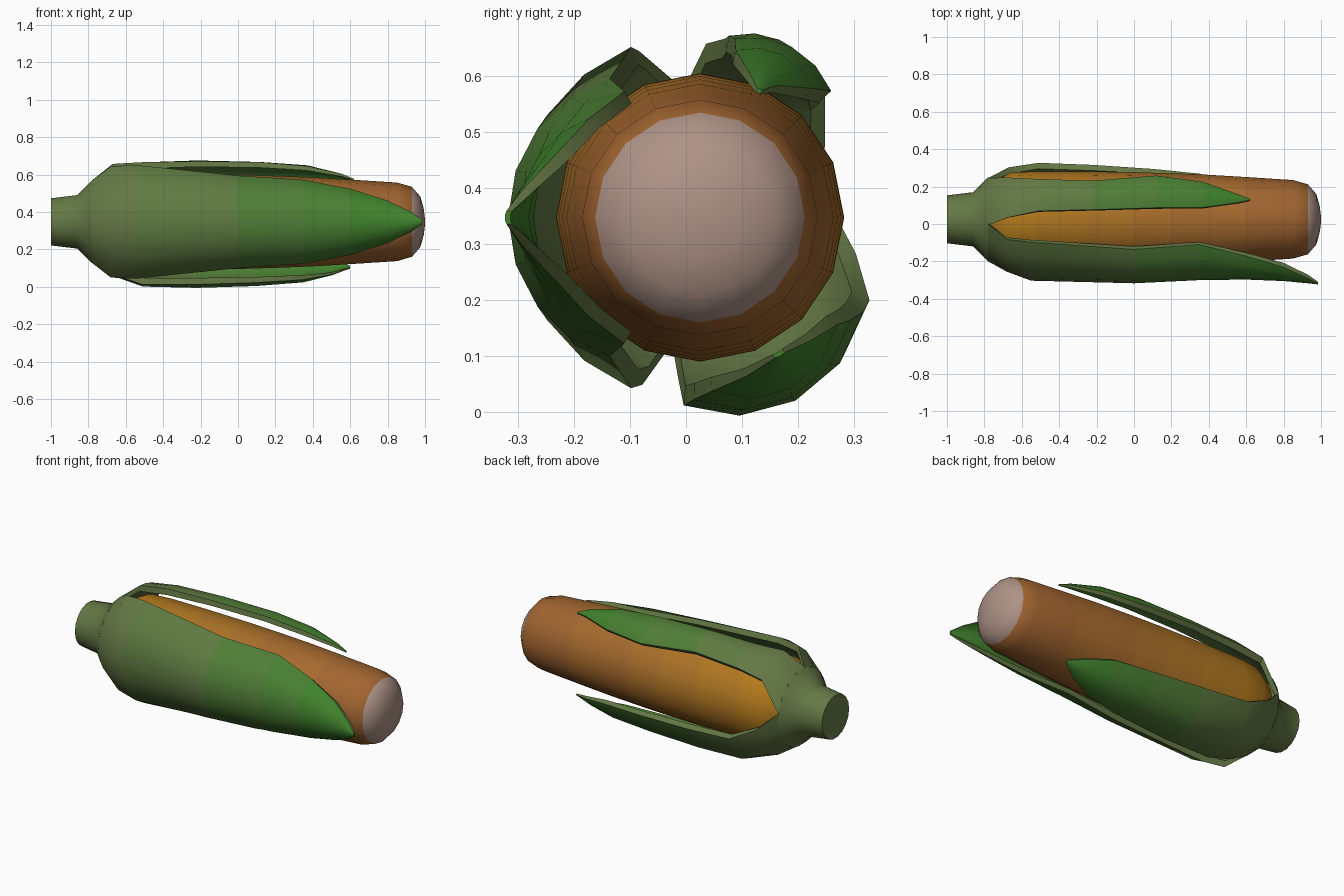
import bpy, bmesh
from math import sin, cos, radians, pi

if "Cube" in bpy.data.objects:
    bpy.data.objects.remove(bpy.data.objects["Cube"])

CY, CZ = 0.025, 0.347   # long axis of the cob, parallel to x


def material(name, rgb):
    m = bpy.data.materials.new(name)
    m.diffuse_color = (*rgb, 1)
    m.use_nodes = True
    m.node_tree.nodes["Principled BSDF"].inputs["Base Color"].default_value = m.diffuse_color
    return m


def ramp(name, a, b, n):
    return [material(f"{name}_{i}", [p + (q - p) * i / (n - 1) for p, q in zip(a, b)])
            for i in range(n)]


HUSK = ramp("husk_green", (0.13, 0.19, 0.06), (0.05, 0.22, 0.025), 6)
KERNEL = ramp("kernel", (0.46, 0.2, 0.012), (0.36, 0.13, 0.03), 6)
TIP = material("cob_tip", (0.42, 0.29, 0.24))


def polar(x, r, a):
    return (x, CY + r * cos(a), CZ + r * sin(a))


def loft(name, loops, mats, pick, angle=40):
    """Skin closed loops of equal length, cap both ends, colour by face position."""
    bm = bmesh.new()
    rings = [[bm.verts.new(p) for p in loop] for loop in loops]
    n = len(rings[0])
    for a, b in zip(rings, rings[1:]):
        for i in range(n):
            f = bm.faces.new((a[i], a[(i + 1) % n], b[(i + 1) % n], b[i]))
            f.material_index = pick(f.calc_center_median().x, i)
    for ring in (rings[0], rings[-1]):
        f = bm.faces.new(ring)
        f.material_index = pick(f.calc_center_median().x, 0)
    bmesh.ops.recalc_face_normals(bm, faces=bm.faces[:])
    me = bpy.data.meshes.new(name)
    bm.to_mesh(me)
    bm.free()
    ob = bpy.data.objects.new(name, me)
    bpy.context.collection.objects.link(ob)
    for m in mats:
        me.materials.append(m)
    bpy.ops.object.select_all(action='DESELECT')
    ob.select_set(True)
    bpy.context.view_layer.objects.active = ob
    bpy.ops.object.shade_smooth_by_angle(angle=radians(angle))
    return ob


def lathe(name, profile, sides, mats, pick):
    loops = [[polar(x, r, 2 * pi * i / sides) for i in range(sides)] for x, r in profile]
    return loft(name, loops, mats, pick)


def leaf(name, rows, seg):
    """Rows: x, middle radius, edge radius, start angle, end angle, thickness."""
    loops = []
    for x, rc, re, lo, hi, th in rows:
        outer, inner = [], []
        for j in range(seg + 1):
            t = j / seg
            a = radians(lo + (hi - lo) * t)
            r = rc + (re - rc) * (2 * t - 1) ** 2
            outer.append(polar(x, r, a))
            inner.append(polar(x, r - th, a))
        loops.append(outer + inner[::-1])
    x0, x1 = rows[0][0], rows[-1][0]

    def pick(x, i):
        if i in (seg, 2 * seg + 1):      # pale rim
            return 0
        return min(5, int(6 * (x - x0) / (x1 - x0)))
    return loft(name, loops, HUSK, pick)


# Cob with rounded pale tip
lathe("cob", [(-0.84, 0.1), (-0.76, 0.195), (-0.66, 0.25), (-0.52, 0.257), (-0.25, 0.256),
              (0.0, 0.252), (0.2, 0.246), (0.4, 0.238), (0.6, 0.226), (0.85, 0.21),
              (0.93, 0.187), (0.975, 0.135), (0.993, 0.07), (1.0, 0.015)],
      16, KERNEL + [TIP],
      lambda x, i: 6 if x > 0.94 else max(0, min(5, int((x + 0.7) * 4))))

# Stalk flaring into the husk base
lathe("stalk", [(-1.0, 0.128), (-0.86, 0.145), (-0.78, 0.225)], 18, HUSK, lambda x, i: 0)

# Three husk leaves
leaf("front_leaf", [
    (-0.78, 0.225, 0.225, 96, 258, 0.03),
    (-0.68, 0.28, 0.315, 110, 251, 0.035),
    (-0.55, 0.328, 0.328, 112, 248, 0.035),
    (0.0, 0.342, 0.295, 123, 237, 0.03),
    (0.35, 0.325, 0.262, 121, 239, 0.025),
    (0.6, 0.322, 0.265, 138, 222, 0.025),
    (0.8, 0.33, 0.28, 156, 204, 0.025),
    (0.93, 0.342, 0.32, 171, 189, 0.02),
    (0.985, 0.348, 0.345, 178, 182, 0.01)], 8)

leaf("top_leaf", [
    (-0.78, 0.225, 0.225, 10, 98, 0.03),
    (-0.67, 0.31, 0.31, 44, 88, 0.035),
    (-0.51, 0.335, 0.322, 48, 82, 0.035),
    (-0.22, 0.347, 0.328, 51, 81, 0.03),
    (0.12, 0.345, 0.325, 44, 79, 0.03),
    (0.37, 0.325, 0.305, 49, 78, 0.025),
    (0.55, 0.28, 0.272, 60, 71, 0.015),
    (0.62, 0.253, 0.252, 64, 66, 0.008)], 4)

leaf("lower_leaf", [
    (-0.78, 0.225, 0.225, -103, 11, 0.03),
    (-0.67, 0.3, 0.285, -98, -13, 0.035),
    (-0.51, 0.36, 0.336, -95, -26, 0.035),
    (-0.22, 0.368, 0.336, -95, -30, 0.035),
    (0.1, 0.36, 0.325, -92, -34, 0.03),
    (0.35, 0.345, 0.31, -86, -38, 0.025),
    (0.5, 0.315, 0.295, -74, -48, 0.015),
    (0.6, 0.285, 0.284, -62, -58, 0.008)], 4)
